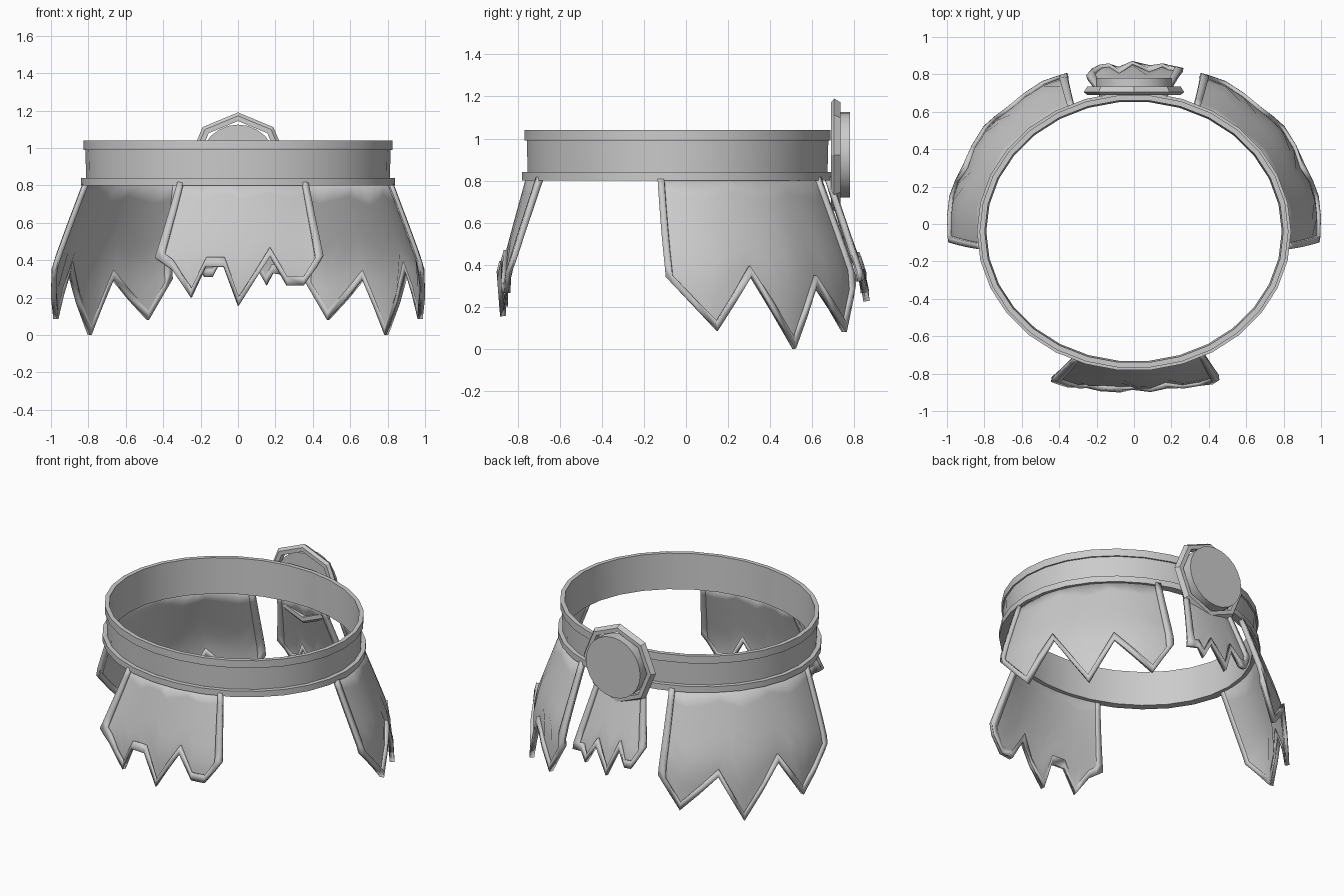
import bpy, bmesh
from math import sin, cos, radians, tau

if "Cube" in bpy.data.objects:
    bpy.data.objects.remove(bpy.data.objects["Cube"])

grey = bpy.data.materials.new("plain grey")
grey.use_nodes = True
grey.diffuse_color = (0.6, 0.6, 0.6, 1)
grey.node_tree.nodes["Principled BSDF"].inputs["Base Color"].default_value = (0.6, 0.6, 0.6, 1)

CY = -0.04   # centre of the waist oval
TOP = 0.82   # panels start behind the lower rim


def finish(name, bm, angle=35, recalc=True):
    if recalc:
        bmesh.ops.recalc_face_normals(bm, faces=bm.faces)
    mesh = bpy.data.meshes.new(name)
    bm.to_mesh(mesh)
    bm.free()
    mesh.materials.append(grey)
    obj = bpy.data.objects.new(name, mesh)
    bpy.context.scene.collection.objects.link(obj)
    bpy.ops.object.select_all(action='DESELECT')
    obj.select_set(True)
    bpy.context.view_layer.objects.active = obj
    bpy.ops.object.shade_smooth_by_angle(angle=radians(angle))
    return obj


def oval(a, offset, z, rx=0.82, ry=0.725):
    return ((rx + offset) * cos(a), CY + (ry + offset) * sin(a), z)


def lathe(name, profile, place, sides, angle=35):
    """Sweep a closed (offset, height) profile around a loop."""
    bm = bmesh.new()
    rings = [[bm.verts.new(place(tau * i / sides, r, h)) for r, h in profile]
             for i in range(sides)]
    n = len(profile)
    for i in range(sides):
        p, q = rings[i], rings[(i + 1) % sides]
        for j in range(n):
            k = (j + 1) % n
            bm.faces.new((p[j], q[j], q[k], p[k]))
    return finish(name, bm, angle)


def flare(z):
    """How far the cloth stands out from the waist at height z."""
    curve = [(TOP, 0), (0.55, 0.10), (0.36, 0.168), (-1, 0.175)]
    for (z0, f0), (z1, f1) in zip(curve, curve[1:]):
        if z >= z1:
            return f0 + (f1 - f0) * (z0 - z) / (z0 - z1)


def panel_columns(hem):
    """Hem corners plus border cuts and midpoints of the wide spans."""
    def height(a):
        for (a0, z0), (a1, z1) in zip(hem, hem[1:]):
            if a0 <= a <= a1:
                return z0 + (z1 - z0) * (a - a0) / (a1 - a0)
    angles = [a for a, z in hem]
    angles += [angles[0] + 2.4, angles[-1] - 2.4]
    angles.sort()
    angles += [(a + b) / 2 for a, b in zip(angles, angles[1:]) if b - a > 6]
    return [(a, height(a)) for a in sorted(angles)]


def panel_mesh(hem, top, border_only, mirror, ripple, flat):
    cols = panel_columns(hem)
    first, last = hem[0][0], hem[-1][0]
    rows = 7
    bm = bmesh.new()
    grid = []
    for a, zb in cols:
        u = (a - first) / (last - first)
        at = top[0] + (top[1] - top[0]) * u
        line = []
        for r in range(rows + 1):
            z = zb if r == rows else TOP + (zb + 0.048 - TOP) * r / (rows - 1)
            v = (TOP - z) / (TOP - zb)
            off = flare(z) + ripple * v * (0.3 - zb) - flat * v * 4 * u * (1 - u)
            x, y, z = oval(radians(at + (a - at) * v), off, z, 0.81, 0.72)
            line.append(bm.verts.new((-x if mirror else x, y, z)))
        grid.append(line)
    n = len(cols) - 1
    for i in range(n):
        for r in range(rows):
            if border_only and 0 < i < n - 1 and r < rows - 1:
                continue
            f = [grid[i][r], grid[i][r + 1], grid[i + 1][r + 1], grid[i + 1][r]]
            bm.faces.new(f[::-1] if mirror else f)
    loose = [v for v in bm.verts if not v.link_faces]
    bmesh.ops.delete(bm, geom=loose, context='VERTS')
    return bm


def panel(name, hem, top, mirror=False, ripple=0.05, flat=0.0):
    # Thin cloth sheet, then a thicker raised border on its sides and hem
    for part, border, thick, offset in (("cloth", False, 0.006, -1), ("trim", True, 0.028, 0.4)):
        bm = panel_mesh(hem, top, border, mirror, ripple, flat)
        obj = finish(name + "_" + part, bm, 40, False)
        mod = obj.modifiers.new("thickness", 'SOLIDIFY')
        mod.thickness = thick
        mod.offset = offset


# Waistband with a rim along the top and the bottom
lathe("waistband", [(-0.03, 0.80), (0.02, 0.80), (0.02, 0.84), (-0.008, 0.84),
                    (-0.004, 0.99), (0.006, 0.99), (0.006, 1.04), (-0.022, 1.04)],
      oval, 30)

# Side panels
side_hem = [(-3.5, 0.34), (12, 0.085), (23, 0.345), (37.5, 0.0),
            (47, 0.30), (61, 0.08), (69, 0.30)]
panel("left_panel", side_hem, (-7.5, 67))
panel("right_panel", side_hem, (-7.5, 67), mirror=True)

# Front panel, flatter than the waist
front = [(-27, 0.41), (-21.5, 0.35), (-15.4, 0.20), (-10.6, 0.365), (-4.7, 0.365),
         (0, 0.155), (10.6, 0.42), (16, 0.265), (21.5, 0.265), (28, 0.42)]
panel("front_panel", [(270 + d, z) for d, z in front], (247, 297), ripple=-0.1, flat=0.05)

# Small back panel below the buckle
back = [(-15.5, 0.45), (-10.5, 0.31), (-8, 0.31), (-5, 0.41), (-0.5, 0.225),
        (5, 0.39), (9, 0.265), (11, 0.33), (15.5, 0.32)]
panel("back_panel", [(90 - d, z) for d, z in reversed(back)], (78, 102))


# Buckle: eight-sided frame around a round disc
def upright(a, r, y):
    return (r * sin(a), y, 0.922 + r * cos(a))


lathe("buckle_frame", [(0.222, 0.69), (0.25, 0.69), (0.268, 0.705),
                       (0.25, 0.735), (0.222, 0.735)], upright, 8, 20)

bm = bmesh.new()
loops = [[bm.verts.new(upright(tau * i / 24, 0.203, y)) for i in range(24)]
         for y in (0.71, 0.78)]
for loop in loops:
    bm.faces.new(loop)
for i in range(24):
    k = (i + 1) % 24
    bm.faces.new((loops[0][i], loops[0][k], loops[1][k], loops[1][i]))
finish("buckle_disc", bm)
